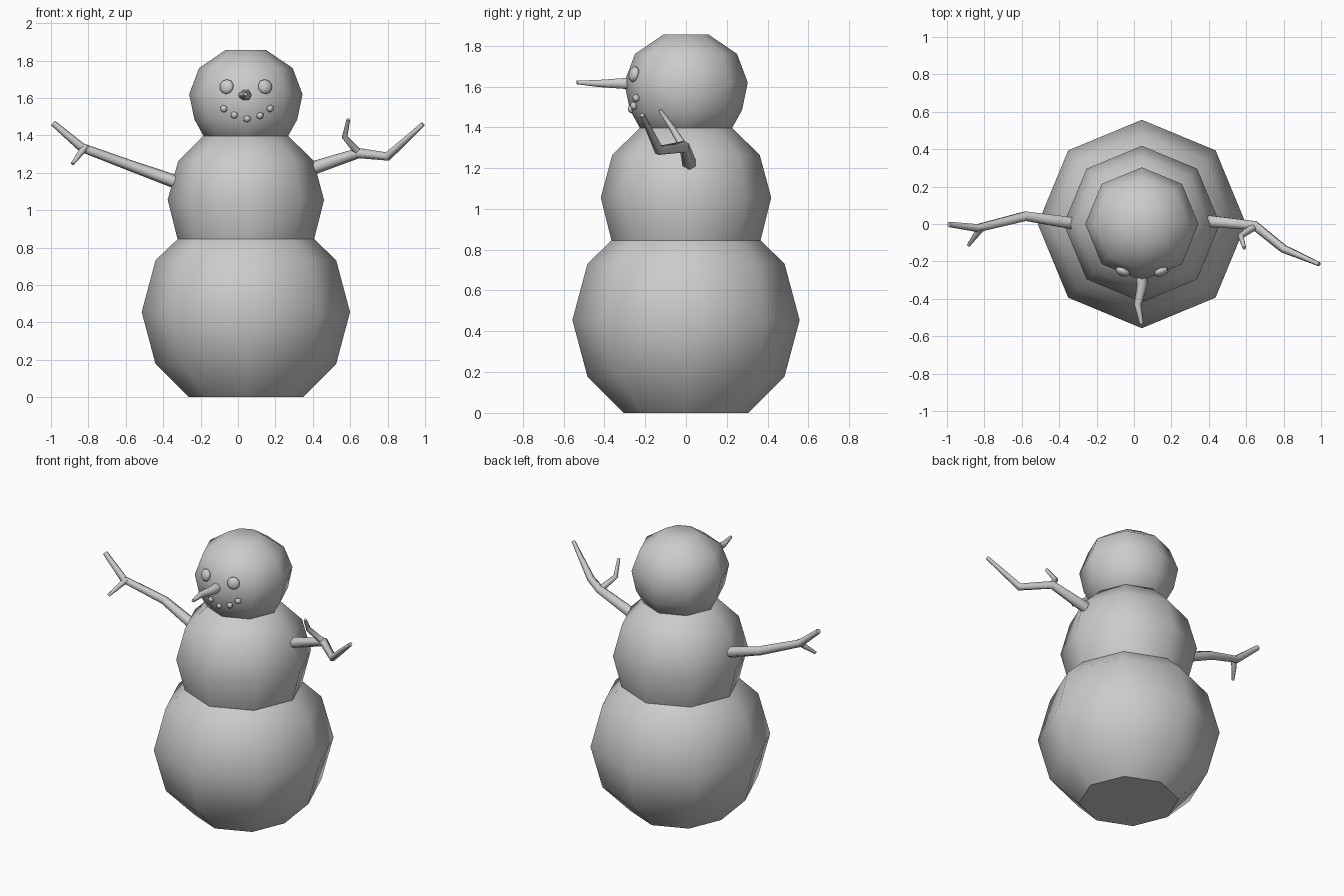
import bpy, bmesh, math
from mathutils import Vector, Matrix

cube = bpy.data.objects.get("Cube")
if cube:
    bpy.data.objects.remove(cube, do_unlink=True)

CX = 0.042  # body axis

grey = bpy.data.materials.new("plain grey")
grey.use_nodes = True
COLOR = (0.6, 0.6, 0.6, 1)
grey.diffuse_color = COLOR
grey.node_tree.nodes["Principled BSDF"].inputs["Base Color"].default_value = COLOR


def finish(bm, name, flat=()):
    """Turn a bmesh into a smooth object, leaving the listed faces flat."""
    bmesh.ops.recalc_face_normals(bm, faces=bm.faces)
    for f in bm.faces:
        f.smooth = f not in flat
    mesh = bpy.data.meshes.new(name)
    bm.to_mesh(mesh)
    bm.free()
    mesh.materials.append(grey)
    obj = bpy.data.objects.new(name, mesh)
    bpy.context.collection.objects.link(obj)
    return obj


def skin(bm, rings):
    """Bridge successive rings and cap both ends; return the caps."""
    n = len(rings[0])
    for a, b in zip(rings, rings[1:]):
        for i in range(n):
            j = (i + 1) % n
            bm.faces.new((a[i], a[j], b[j], b[i]))
    return [bm.faces.new(rings[0][::-1]), bm.faces.new(rings[-1])]


def ball(name, profile, flat_base=False):
    """Eight-sided lathe from (radius, height) pairs."""
    bm = bmesh.new()
    rings = []
    for r, z in profile:
        rings.append([bm.verts.new((CX + r * math.cos(i * math.pi / 4),
                                    r * math.sin(i * math.pi / 4), z)) for i in range(8)])
    caps = skin(bm, rings)
    return finish(bm, name, caps[:1] if flat_base else ())


def branch(name, path, ref, sides=6):
    """Tapered tube along (x, y, z, radius) points."""
    bm = bmesh.new()
    pts = [Vector(p[:3]) for p in path]
    rings = []
    for k, p in enumerate(path):
        d = Vector()
        if k > 0:
            d += (pts[k] - pts[k - 1]).normalized()
        if k < len(pts) - 1:
            d += (pts[k + 1] - pts[k]).normalized()
        d.normalize()
        u = Vector(ref).cross(d).normalized()
        v = d.cross(u)
        ring = []
        for i in range(sides):
            a = 2 * math.pi * i / sides
            ring.append(bm.verts.new(pts[k] + p[3] * (u * math.cos(a) + v * math.sin(a))))
        rings.append(ring)
    return finish(bm, name, skin(bm, rings))


def pebble(name, pos, radius, depth, segments, rings):
    """Flattened sphere whose short axis points out of the head."""
    bm = bmesh.new()
    normal = Vector(pos) - Vector((CX, 0, 1.60))
    mat = (Matrix.Translation(pos) @ normal.to_track_quat('Z', 'Y').to_matrix().to_4x4()
           @ Matrix.Diagonal((radius, radius, depth, 1)))
    bmesh.ops.create_uvsphere(bm, u_segments=segments, v_segments=rings, radius=1, matrix=mat)
    return finish(bm, name)


# Stacked snow balls
ball("bottom_ball", [(0.305, 0), (0.483, 0.178), (0.557, 0.455), (0.483, 0.732),
                     (0.277, 0.93)], flat_base=True)
ball("middle_ball", [(0.34, 0.77), (0.365, 0.845), (0.418, 1.055), (0.362, 1.263),
                     (0.209, 1.415)])
ball("head", [(0.20, 1.35), (0.275, 1.485), (0.303, 1.62), (0.25, 1.76), (0.11, 1.855)])

# Face
for side, s in (("right", -1), ("left", 1)):
    pebble(side + "_eye", (CX + s * 0.103, -0.255, 1.66), 0.04, 0.023, 10, 8)

for i, (dx, y, z) in enumerate([(-0.118, -0.247, 1.542), (-0.062, -0.257, 1.508),
                                (0.006, -0.268, 1.488), (0.076, -0.257, 1.505),
                                (0.13, -0.245, 1.543)]):
    pebble(f"mouth_stone_{i + 1}", (CX + dx, y, z), 0.021, 0.017, 6, 4)

branch("nose", [(0.04, -0.25, 1.615, 0.035), (0.043, -0.33, 1.615, 0.028),
                (0.02, -0.43, 1.615, 0.02), (0.04, -0.535, 1.62, 0.01)], (0, 0, 1))

# Stick arms with side twigs
Y = (0, 1, 0)
branch("right_arm", [(-0.335, 0.005, 1.152, 0.036), (-0.58, 0.042, 1.24, 0.029),
                     (-0.835, -0.022, 1.335, 0.024), (-0.988, -0.002, 1.465, 0.016)], Y)
branch("right_twig", [(-0.815, -0.02, 1.34, 0.02), (-0.85, -0.065, 1.295, 0.015),
                      (-0.885, -0.115, 1.248, 0.009)], Y)
branch("left_arm", [(0.40, 0.015, 1.225, 0.036), (0.645, -0.008, 1.305, 0.028),
                    (0.80, -0.133, 1.287, 0.024), (0.99, -0.215, 1.46, 0.012)], Y)
branch("left_twig", [(0.635, -0.02, 1.318, 0.02), (0.57, -0.065, 1.392, 0.016),
                     (0.59, -0.128, 1.485, 0.01)], Y)
